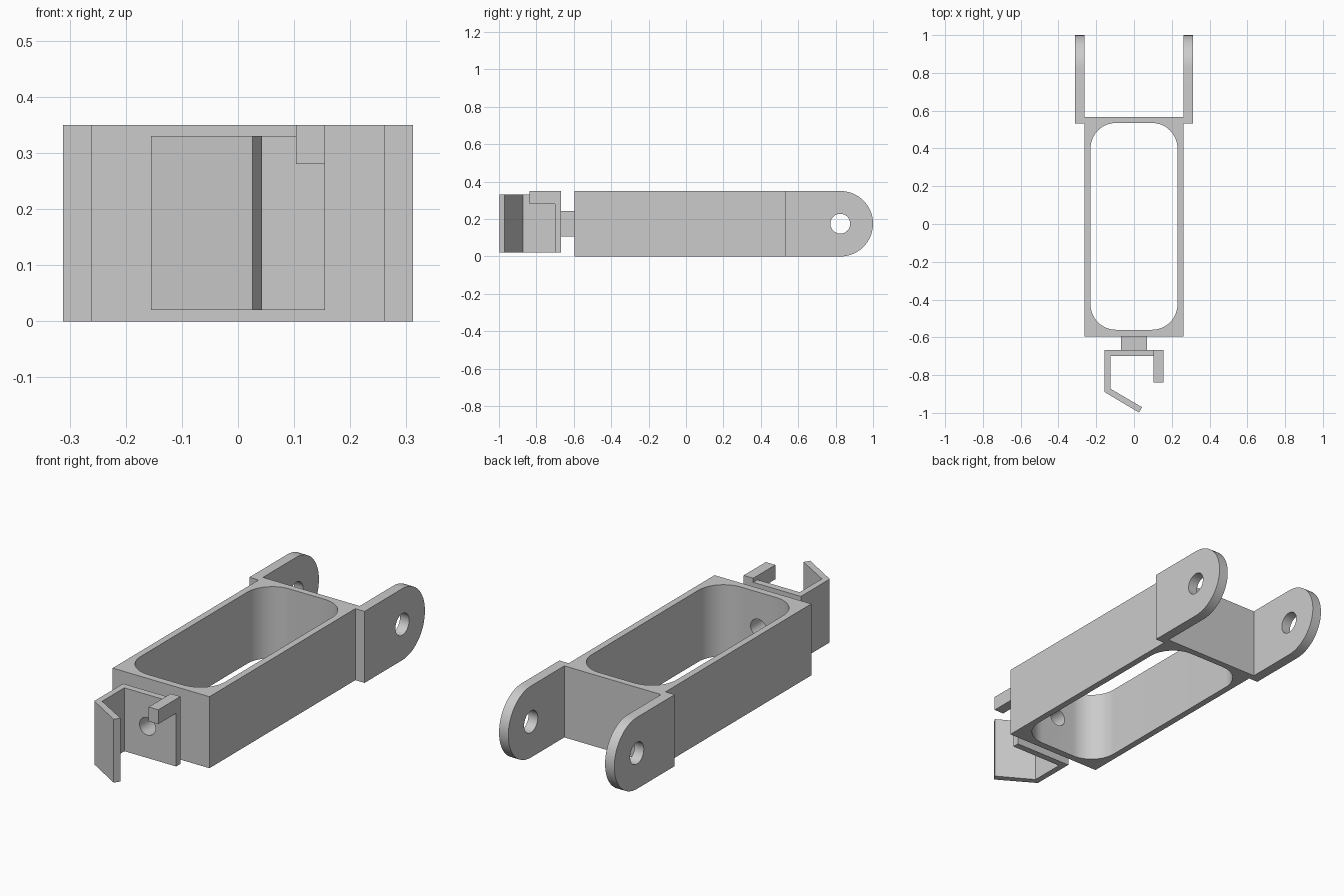
import bpy, bmesh, math
from mathutils import Matrix, Vector

cube = bpy.data.objects.get("Cube")
if cube:
    bpy.data.objects.remove(cube, do_unlink=True)

grey = bpy.data.materials.new("plain grey")
grey.use_nodes = True
color = (0.6, 0.6, 0.6, 1)
grey.diffuse_color = color
grey.node_tree.nodes["Principled BSDF"].inputs["Base Color"].default_value = color

HEIGHT = 0.35
MID = HEIGHT / 2


def prism(name, outline, axis, low, high):
    """Extrude a 2D outline along x (outline is y,z), y (x,z) or z (x,y)."""
    place = {"x": lambda a, b: (low, a, b),
             "y": lambda a, b: (a, low, b),
             "z": lambda a, b: (a, b, low)}[axis]
    step = Vector([(high - low) * (axis == k) for k in "xyz"])
    bm = bmesh.new()
    face = bm.faces.new([bm.verts.new(place(a, b)) for a, b in outline])
    new = bmesh.ops.extrude_face_region(bm, geom=[face])["geom"]
    bmesh.ops.translate(bm, vec=step, verts=[v for v in new if isinstance(v, bmesh.types.BMVert)])
    bmesh.ops.recalc_face_normals(bm, faces=bm.faces)
    mesh = bpy.data.meshes.new(name)
    bm.to_mesh(mesh)
    bm.free()
    mesh.materials.append(grey)
    obj = bpy.data.objects.new(name, mesh)
    bpy.context.collection.objects.link(obj)
    return obj


def rect(a0, a1, b0, b1):
    return [(a0, b0), (a1, b0), (a1, b1), (a0, b1)]


def arc(a, b, radius, start, end, steps):
    angles = [math.radians(start + (end - start) * i / steps) for i in range(steps + 1)]
    return [(a + radius * math.cos(t), b + radius * math.sin(t)) for t in angles]


def circle(a, b, radius):
    return arc(a, b, radius, 0, 360, 48)[:-1]


def select(obj):
    bpy.ops.object.select_all(action="DESELECT")
    obj.select_set(True)
    bpy.context.view_layer.objects.active = obj


def cut(obj, cutter):
    mod = obj.modifiers.new("cut", "BOOLEAN")
    mod.operation, mod.solver, mod.object = "DIFFERENCE", "EXACT", cutter
    select(obj)
    bpy.ops.object.modifier_apply(modifier=mod.name)


# Frame with a rounded opening
frame = prism("frame", rect(-0.262, 0.262, -0.595, 0.567), "z", 0, HEIGHT)
r, cx, back, front = 0.135, 0.23 - 0.135, 0.535 - 0.135, -0.56 + 0.135
opening_outline = (arc(cx, back, r, 0, 90, 16) + arc(-cx, back, r, 90, 180, 16)
                   + arc(-cx, front, r, 180, 270, 16) + arc(cx, front, r, 270, 360, 16))
opening = prism("opening_cutter", opening_outline, "z", -0.1, HEIGHT + 0.1)
cut(frame, opening)

# Rounded fork arms with pin holes
pin = prism("pin_cutter", circle(0.825, MID, 0.053), "x", -0.5, 0.5)
arm_outline = [(0.533, HEIGHT), (0.533, 0)] + arc(0.825, MID, MID, -90, 90, 32)
arms = [prism("left_arm", arm_outline, "x", 0.262, 0.312),
        prism("right_arm", arm_outline, "x", -0.312, -0.262)]
for arm in arms:
    cut(arm, pin)

# Neck between frame and clip
neck = prism("neck", rect(-0.068, 0.068, 0.108, 0.243), "y", -0.668, -0.595)

# Hooked clip: back plate, side wall and slanted lip in one strip
clip = prism("clip", [(0.155, -0.667), (-0.155, -0.667), (-0.155, -0.89), (0.026, -0.998),
                      (0.043, -0.97), (-0.125, -0.872), (-0.125, -0.7), (0.155, -0.7)],
             "z", 0.02, 0.33)

# Bore through clip, neck and front wall
bore = prism("bore_cutter", circle(0, MID, 0.043), "y", -0.8, -0.45)
for part in (clip, neck, frame):
    cut(part, bore)

# Catch on top of the clip
catch = prism("catch", rect(0.103, 0.155, -0.838, -0.667), "z", 0.28, HEIGHT)

for cutter in (opening, pin, bore):
    bpy.data.objects.remove(cutter, do_unlink=True)

for obj in [frame, neck, clip, catch] + arms:
    select(obj)
    bpy.ops.object.shade_smooth_by_angle(angle=math.radians(30))
